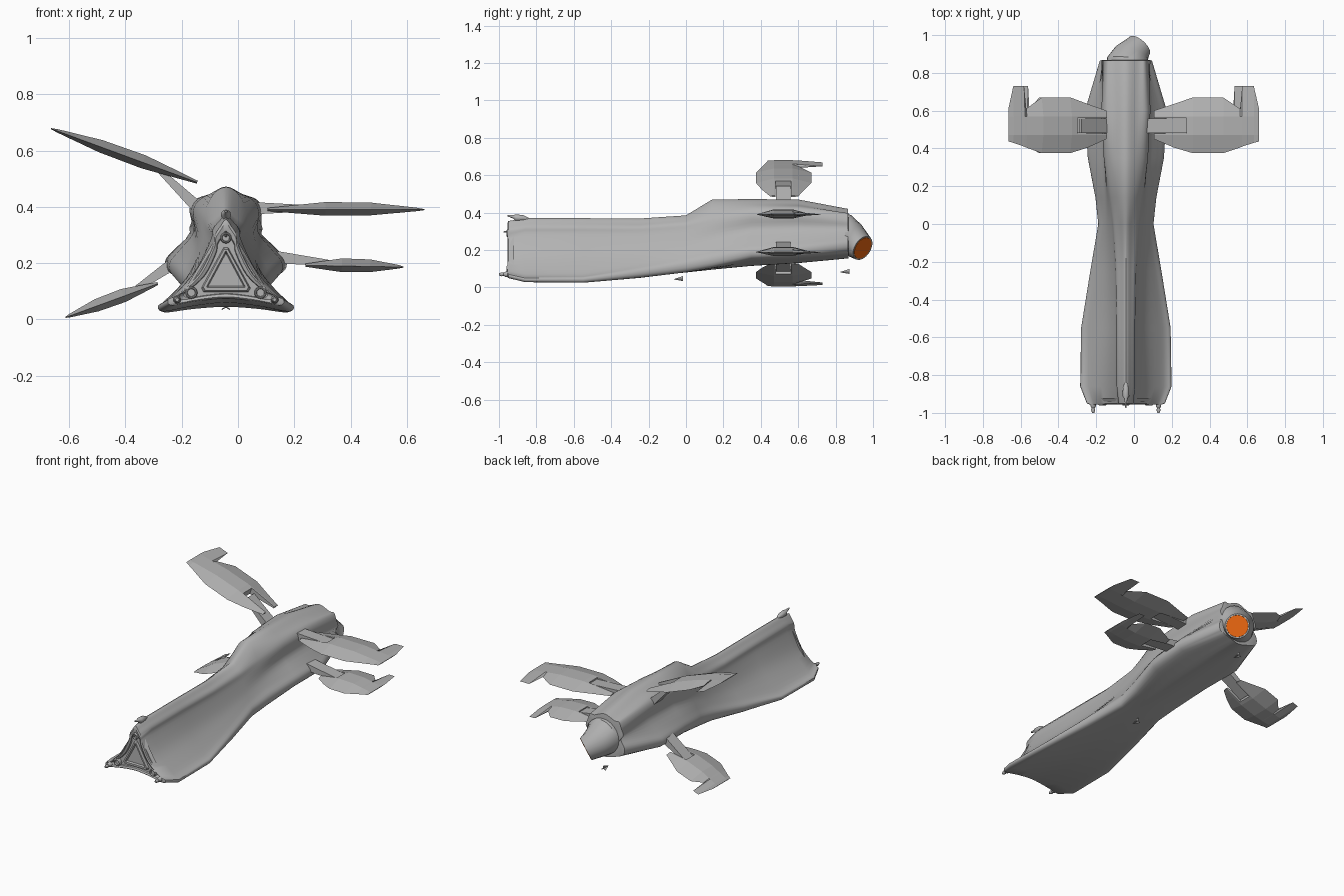
import bpy, bmesh, math
from mathutils import Vector

if "Cube" in bpy.data.objects:
    bpy.data.objects.remove(bpy.data.objects["Cube"])

CX = -0.043  # centre line of the hull


def material(name, rgb):
    m = bpy.data.materials.new(name)
    m.use_nodes = True
    m.diffuse_color = (*rgb, 1)
    m.node_tree.nodes["Principled BSDF"].inputs["Base Color"].default_value = (*rgb, 1)
    return m


GREY = material("hull grey", (0.45, 0.45, 0.45))
ORANGE = material("engine orange", (0.8, 0.13, 0.005))


def loft(name, rings, mat=GREY, smooth=None):
    """Skin a list of equal-length rings and cap both ends."""
    bm = bmesh.new()
    rows = [[bm.verts.new(p) for p in ring] for ring in rings]
    n = len(rows[0])
    for a, b in zip(rows, rows[1:]):
        for i in range(n):
            j = (i + 1) % n
            bm.faces.new((a[i], a[j], b[j], b[i]))
    bm.faces.new(rows[0])
    bm.faces.new(rows[-1])
    bmesh.ops.recalc_face_normals(bm, faces=bm.faces)
    mesh = bpy.data.meshes.new(name)
    bm.to_mesh(mesh)
    bm.free()
    ob = bpy.data.objects.new(name, mesh)
    bpy.context.collection.objects.link(ob)
    mesh.materials.append(mat)
    if smooth:
        activate(ob)
        bpy.ops.object.shade_smooth_by_angle(angle=math.radians(smooth))
    return ob


def activate(ob):
    bpy.ops.object.select_all(action="DESELECT")
    ob.select_set(True)
    bpy.context.view_layer.objects.active = ob


def circle(centre, radius, normal=(0, 1, 0), n=24):
    normal = Vector(normal).normalized()
    u = Vector((0, 0, 1)).cross(normal).normalized()
    v = normal.cross(u)
    return [Vector(centre) + radius * (u * math.cos(t) + v * math.sin(t))
            for t in (math.tau * i / n for i in range(n))]


def smooth_loop(pts, steps=4):
    """Closed rounded curve through the points."""
    out, n = [], len(pts)
    for i in range(n):
        a, b, c, d = (Vector(pts[(i + k) % n]) for k in (-1, 0, 1, 2))
        for s in range(steps):
            t = s / steps
            out.append(b + 0.5 * t * (c - a + t * (2 * a - 5 * b + 4 * c - d + t * (3 * (b - c) + d - a))))
    return out


def section(y, top, ridge, sx, sz, wx, wz, lx, lz, lh, bottom):
    """Hull section: ridge, shoulder, waist, lower lobe, keel."""
    half = [(ridge, top - 0.025), (sx * 0.85, sz + 0.04), (sx, sz), (wx, wz),
            (lx * 0.83, lz + lh), (lx, lz), (lx * 0.93, lz - lh),
            (lx * 0.5, bottom * 0.6 + (lz - lh) * 0.4)]
    pts = [(0, top)] + half + [(0, bottom)] + [(-x, z) for x, z in reversed(half)]
    return [Vector((CX + p.x, y, p.y)) for p in smooth_loop(pts)]


def scaled(ring, k, y):
    return [Vector((CX + (p.x - CX) * k, y, 0.15 + (p.z - 0.15) * k)) for p in ring]


# Hull
stations = [
    (-0.95, 0.355, 0.02, 0.045, 0.26, 0.095, 0.16, 0.205, 0.07, 0.02, 0.075),
    (-0.86, 0.37, 0.028, 0.055, 0.28, 0.11, 0.17, 0.24, 0.05, 0.022, 0.06),
    (-0.55, 0.37, 0.028, 0.055, 0.28, 0.105, 0.18, 0.235, 0.05, 0.025, 0.045),
    (-0.25, 0.368, 0.03, 0.06, 0.28, 0.1, 0.19, 0.187, 0.09, 0.037, 0.055),
    (0, 0.385, 0.035, 0.075, 0.3, 0.1, 0.23, 0.145, 0.13, 0.045, 0.08),
    (0.14, 0.47, 0.045, 0.09, 0.34, 0.107, 0.27, 0.16, 0.16, 0.05, 0.095),
    (0.35, 0.472, 0.055, 0.117, 0.38, 0.115, 0.31, 0.2, 0.2, 0.045, 0.115),
    (0.6, 0.47, 0.06, 0.13, 0.385, 0.115, 0.32, 0.215, 0.21, 0.043, 0.13),
    (0.865, 0.42, 0.07, 0.117, 0.355, 0.13, 0.32, 0.137, 0.24, 0.045, 0.155),
]
rings = [section(*s) for s in stations]
nose = [scaled(rings[0], 0.72, -0.925), scaled(rings[0], 0.8, -0.95), scaled(rings[0], 0.93, -0.955)]
tail = [scaled(rings[-1], 0.9, 0.868)]
loft("hull", nose + rings + tail, smooth=35)


# Nose panel and its triangular frame
def triangle(y, top, half, bottom, cut=0.25):
    a, b, c = Vector((CX, y, top)), Vector((CX + half, y, bottom)), Vector((CX - half, y, bottom))
    out = []
    for p, q, r in ((c, a, b), (a, b, c), (b, c, a)):
        out += [q.lerp(p, cut), q.lerp(r, cut)]
    return out


loft("nose_panel", [triangle(-0.92, 0.35, 0.165, 0.075, 0.16), triangle(-0.94, 0.33, 0.15, 0.082, 0.16)])
loft("nose_frame", [triangle(-0.93, 0.275, 0.1, 0.095, 0.08), triangle(-0.955, 0.262, 0.087, 0.102, 0.08),
                    triangle(-0.955, 0.245, 0.07, 0.114, 0.02), triangle(-0.942, 0.235, 0.063, 0.118, 0.02)])


# Round sockets on the nose, made from a rim with a recessed centre
def socket(name, x, z, r):
    steps = ((-0.92, 1), (-0.955, 1), (-0.96, 0.85), (-0.96, 0.7), (-0.95, 0.6))
    loft(name, [circle((x, y, z), r * k, n=16) for y, k in steps], smooth=30)


socket("top_socket", CX, 0.29, 0.02)
for side, label in ((1, "left"), (-1, "right")):
    socket(label + "_socket", CX + side * 0.123, 0.095, 0.022)
    x = CX + side * 0.173
    loft(label + "_probe", [circle((x, y, 0.07), r, n=12) for y, r in
                            ((-0.92, 0.014), (-0.965, 0.014), (-0.975, 0.008), (-0.985, 0.011), (-1, 0.006))],
         smooth=40)
loft("nose_pin", [circle((CX, y, 0.297), r, n=8) for y, r in ((-0.93, 0.007), (-0.975, 0.003))], smooth=40)

# Spike on the front of the ridge
loft("ridge_spike", [circle((CX, y, z), r, n=12) for y, z, r in
                     ((-0.84, 0.365, 0.006), (-0.87, 0.371, 0.016), (-0.91, 0.372, 0.018),
                      (-0.925, 0.378, 0.009), (-0.955, 0.384, 0.004))], smooth=40)

# Swivelled engine nozzle with glowing disc
AIM = (0.6, 0.67, -0.42)
END = Vector((0.03, 0.945, 0.21))
axis = Vector(AIM).normalized()
loft("engine_nozzle", [
    circle((-0.035, 0.85, 0.28), 0.112),
    circle((-0.032, 0.875, 0.278), 0.11, (0.08, 1, -0.08)),
    circle((-0.012, 0.905, 0.25), 0.092, (0.35, 0.85, -0.28)),
    circle(END, 0.07, AIM), circle(END, 0.063, AIM), circle(END - axis * 0.006, 0.061, AIM)], smooth=35)
loft("engine_glow", [circle(END - axis * 0.006, 0.062, AIM), circle(END + axis * 0.001, 0.062, AIM)], ORANGE)


# Wings: a faceted blade slotted at its root, held by a tapered strut
def wing(name, inner, tip, strut_root, strut_end):
    base, span = Vector((inner[0], 0, inner[1])), Vector((tip[0] - inner[0], 0, tip[1] - inner[1]))
    out = span.normalized()
    up = Vector((-out.z, 0, out.x)) * (1 if out.x > 0 else -1)

    def at(s, y, h):
        return base + span * s + up * h + Vector((0, y, 0))

    # span fraction, leading edge, trailing edge, half thickness
    plan = [(0, 0.45, 0.6, 0.006), (0.19, 0.405, 0.635, 0.017), (0.37, 0.375, 0.67, 0.027),
            (0.66, 0.375, 0.67, 0.025), (0.82, 0.405, 0.61, 0.015), (0.84, 0.41, 0.73, 0.014),
            (0.95, 0.43, 0.73, 0.007), (1, 0.437, 0.61, 0.002)]
    blade = loft(name + "_wing", [
        [at(s, a, 0), at(s, 0.47, t), at(s, 0.57, t), at(s, b, 0), at(s, 0.57, -0.8 * t), at(s, 0.47, -0.8 * t)]
        for s, a, b, t in plan])
    slot = loft("slot_cutter", [[at(s, y, h) for y, h in ((0.478, -0.1), (0.562, -0.1), (0.562, 0.1), (0.478, 0.1))]
                                for s in (-0.1, 0.31)])
    slot.hide_render = True
    mod = blade.modifiers.new("slot", "BOOLEAN")
    mod.object, mod.solver = slot, "EXACT"
    activate(blade)
    bpy.ops.object.modifier_apply(modifier=mod.name)
    bpy.data.objects.remove(slot)

    a, b = (Vector((p[0], 0, p[1])) for p in (strut_root, strut_end))
    side = Vector((-(b - a).z, 0, (b - a).x)).normalized()
    loft(name + "_strut", [[p + side * h + Vector((0, y, 0)) for y, h in
                            ((0.482, -w), (0.558, -w), (0.558, w), (0.482, w))]
                           for p, w in ((a, 0.022), (b, 0.009))])


wing("upper_right", (-0.145, 0.487), (-0.665, 0.678), (-0.14, 0.395), (-0.285, 0.535))
wing("upper_left", (0.105, 0.39), (0.662, 0.39), (0.05, 0.395), (0.285, 0.395))
wing("lower_left", (0.24, 0.192), (0.588, 0.186), (0.13, 0.222), (0.355, 0.197))
wing("lower_right", (-0.285, 0.127), (-0.613, 0.007), (-0.22, 0.205), (-0.385, 0.092))

# Small three-bladed vanes hanging below the hull
for name, y, z in (("front_vane", -0.04, 0.044), ("rear_vane", 0.85, 0.082)):
    for k in range(3):
        t = math.radians(90 + 120 * k)
        d = Vector((math.cos(t), 0, math.sin(t)))
        w = Vector((-d.z, 0, d.x)) * 0.002
        o = Vector((CX, y, z))
        back = Vector((0, 0.025, 0))
        loft(f"{name}_{k + 1}", [[o - back + w * i, o + back + w * i, o + back + d * 0.017 + w * i] for i in (-1, 1)])
